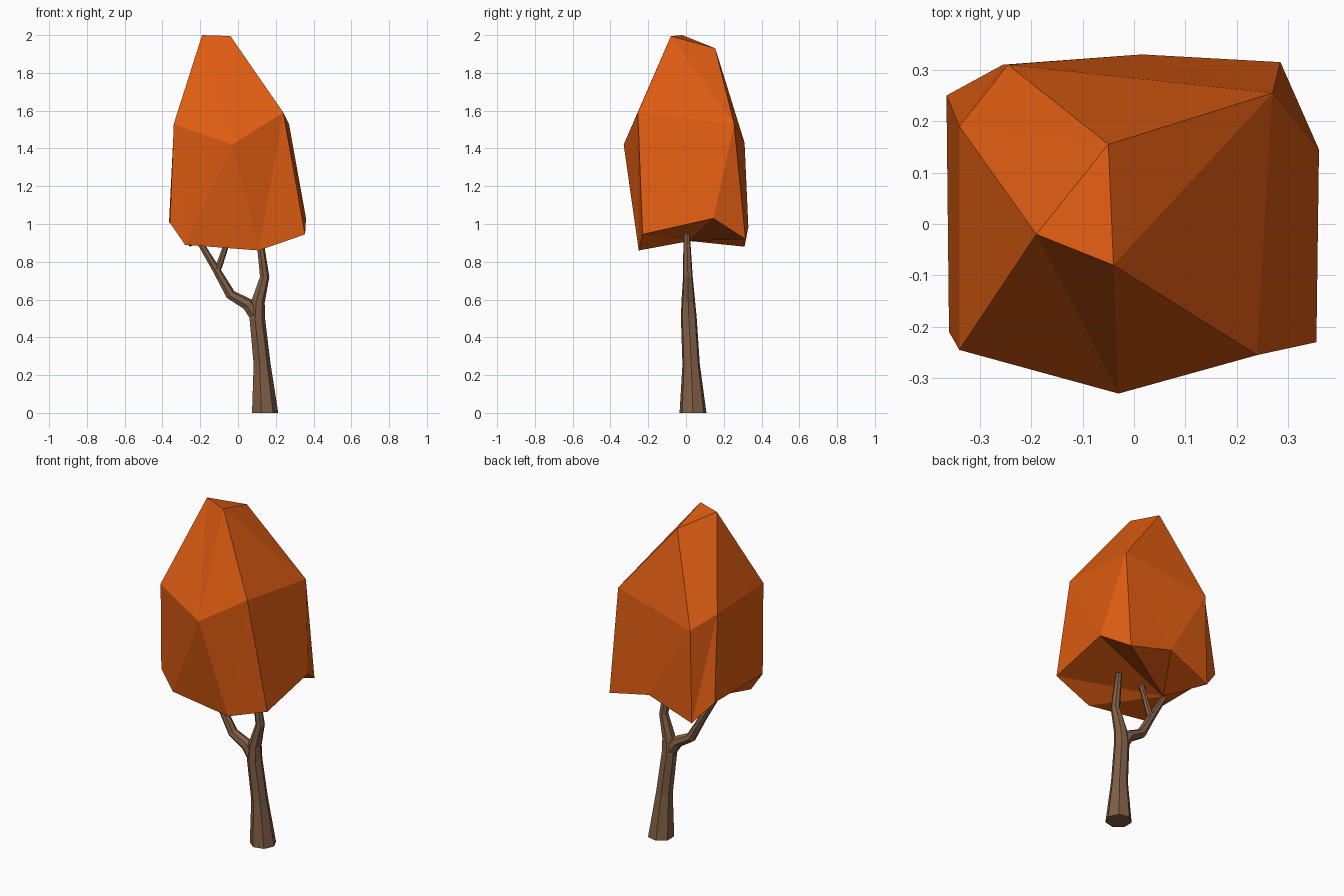
import bpy, bmesh, math
from mathutils import Vector

if "Cube" in bpy.data.objects:
    bpy.data.objects.remove(bpy.data.objects["Cube"])


def finish(name, bm, color):
    bmesh.ops.recalc_face_normals(bm, faces=bm.faces)
    mesh = bpy.data.meshes.new(name)
    bm.to_mesh(mesh)
    bm.free()
    mat = bpy.data.materials.new(name + "_color")
    mat.diffuse_color = (*color, 1)
    mat.use_nodes = True
    mat.node_tree.nodes["Principled BSDF"].inputs["Base Color"].default_value = mat.diffuse_color
    mesh.materials.append(mat)
    obj = bpy.data.objects.new(name, mesh)
    bpy.context.collection.objects.link(obj)
    return obj


def ring_angles(ring):
    """Increasing angles round the ring's own centre, one extra to close the loop."""
    c = sum((v.co for v in ring), Vector()) / len(ring)
    out = []
    for v in ring + ring[:1]:
        a = math.atan2(v.co.y - c.y, v.co.x - c.x)
        while out and a < out[-1]:
            a += 2 * math.pi
        out.append(a)
    return out


def stitch(bm, upper, lower):
    """Join two rings of different counts with triangles."""
    au, al = ring_angles(upper), ring_angles(lower)
    nu, nl = len(upper), len(lower)
    i = j = 0
    while i < nu or j < nl:
        u, w = upper[i % nu], lower[j % nl]
        if i == nu or (j < nl and al[j + 1] <= au[i + 1]):
            j += 1
            bm.faces.new((u, w, lower[j % nl]))
        else:
            i += 1
            bm.faces.new((u, w, upper[i % nu]))


# Crown: faceted rings, each counter-clockwise from the front left
top = [(-.19, -.02, 2.0), (-.04, -.08, 1.995), (-.05, .155, 1.93)]
middle = [(-.34, -.245, 1.53), (-.03, -.33, 1.42), (.24, -.255, 1.59),
          (.27, .255, 1.53), (-.245, .31, 1.43), (-.34, .19, 1.51)]
bottom = [(-.36, -.21, 1.005), (-.28, -.215, .89), (.11, -.25, .86),
          (.355, -.23, .945), (.36, .145, 1.03), (.285, .315, .92),
          (.015, .33, .985), (-.255, .31, .88), (-.365, .25, 1.01)]
bm = bmesh.new()
t, m, b = [[bm.verts.new(p) for p in r] for r in (top, middle, bottom)]
bm.faces.new(t)
stitch(bm, t, m)
stitch(bm, m, b)
under = bm.verts.new((-.19, .02, .91))
for k in range(len(b)):
    bm.faces.new((under, b[k], b[(k + 1) % len(b)]))
finish("crown", bm, (.73, .107, .006))


# Trunk and branches: tapered seven-sided tubes along (x, y, z, radius) paths
def tube(bm, path, sides=7):
    pts = [Vector(p[:3]) for p in path]
    rings = []
    for k, p in enumerate(pts):
        d = (pts[min(k + 1, len(pts) - 1)] - pts[max(k - 1, 0)]).normalized()
        if p.z < .02:
            d = Vector((0, 0, 1))
        side = Vector((0, 1, 0)).cross(d).normalized()
        fwd = d.cross(side)
        r = path[k][3]
        rings.append([bm.verts.new(p + r * (math.cos(a) * side + math.sin(a) * fwd))
                      for a in (2 * math.pi * s / sides for s in range(sides))])
    for lo, hi in zip(rings, rings[1:]):
        for s in range(sides):
            n = (s + 1) % sides
            bm.faces.new((lo[s], lo[n], hi[n], hi[s]))
    bm.faces.new(rings[0][::-1])
    bm.faces.new(rings[-1])


bm = bmesh.new()
# main stem running into the right branch
tube(bm, [(.14, .037, 0, .073), (.125, .027, .26, .047), (.1, .015, .5, .043),
          (.105, .012, .59, .037), (.14, .01, .72, .026), (.122, .006, .86, .021),
          (.11, .004, .945, .017)])
# left branch
tube(bm, [(.095, .015, .51, .036), (.05, .012, .575, .034), (-.04, .01, .625, .028),
          (-.12, .008, .765, .021), (-.21, .004, .915, .016)])
# inner twig
tube(bm, [(-.115, .008, .745, .02), (-.095, .007, .795, .018), (-.046, .004, .94, .015)])
finish("trunk", bm, (.22, .115, .06))
